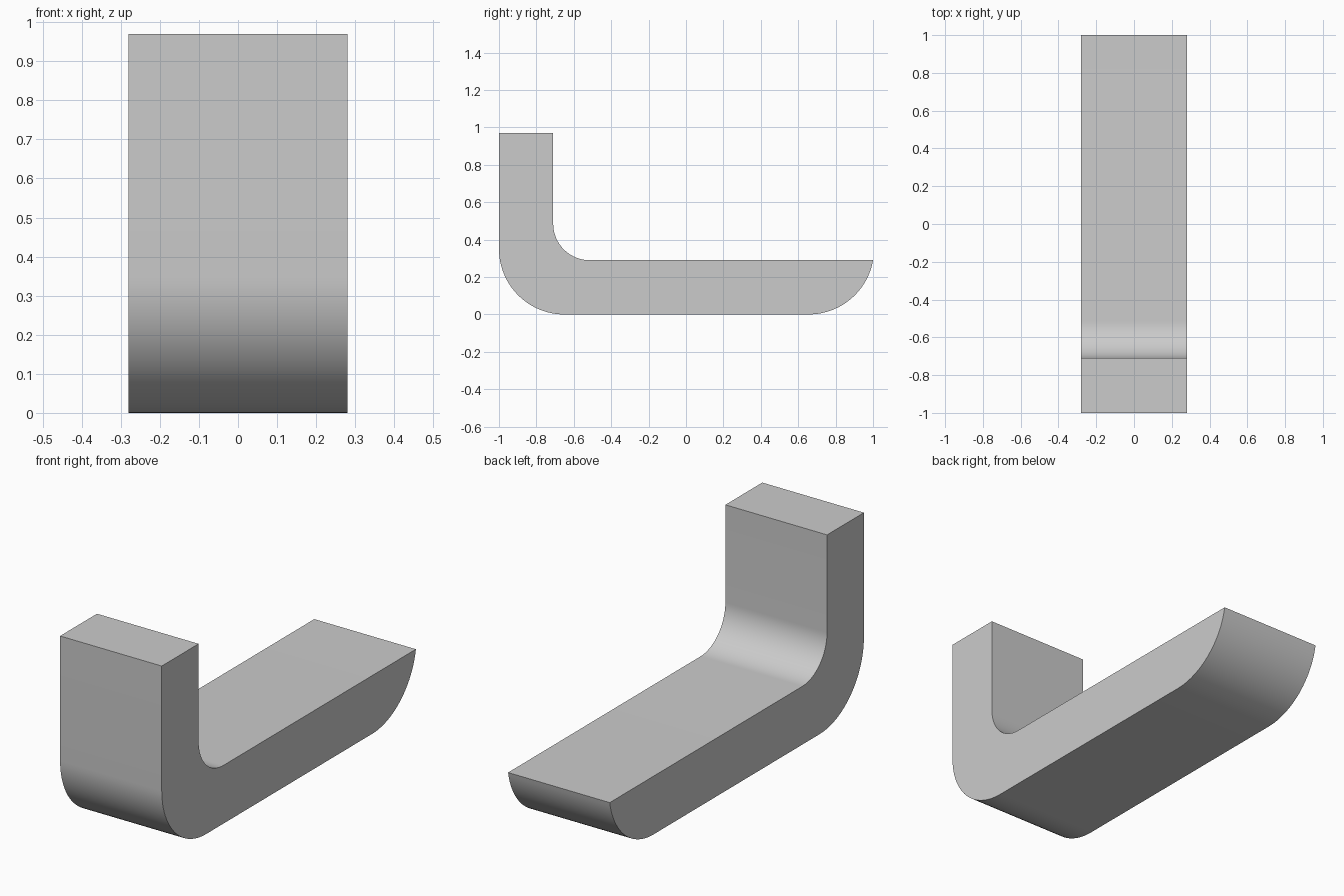
import bpy, bmesh, math

cube = bpy.data.objects.get("Cube")
if cube:
    bpy.data.objects.remove(cube, do_unlink=True)

HALF_WIDTH = 0.28
HEIGHT = 0.97
THICK = 0.29
R_OUT = 0.35
R_IN = 0.195


def arc(cy, cz, r, start, end, steps=24):
    """Points on an arc in the y-z plane, angles in degrees."""
    angles = [math.radians(start + (end - start) * i / steps) for i in range(steps + 1)]
    return [(cy + r * math.cos(a), cz + r * math.sin(a)) for a in angles]


# Plain grey material
grey = bpy.data.materials.new("plain_grey")
grey.use_nodes = True
colour = (0.6, 0.6, 0.6, 1)
grey.diffuse_color = colour
grey.node_tree.nodes["Principled BSDF"].inputs["Base Color"].default_value = colour

# Side profile: upright, rounded heel, flat base, upswept rear tip, inner fillet
inner = THICK - 1
tip_angle = math.degrees(math.asin((THICK - R_OUT) / R_OUT))
tip_centre = 1 - R_OUT * math.cos(math.radians(tip_angle))
profile = [(inner, HEIGHT), (-1, HEIGHT)]
profile += arc(R_OUT - 1, R_OUT, R_OUT, 180, 270)
profile += arc(tip_centre, R_OUT, R_OUT, -90, tip_angle)
profile += arc(inner + R_IN, THICK + R_IN, R_IN, 270, 180)

# Extrude the profile across the width
bm = bmesh.new()
face = bm.faces.new([bm.verts.new((-HALF_WIDTH, y, z)) for y, z in profile])
side = bmesh.ops.extrude_face_region(bm, geom=[face])
moved = [v for v in side["geom"] if isinstance(v, bmesh.types.BMVert)]
bmesh.ops.translate(bm, verts=moved, vec=(2 * HALF_WIDTH, 0, 0))
bmesh.ops.recalc_face_normals(bm, faces=bm.faces)
mesh = bpy.data.meshes.new("curved_bracket")
bm.to_mesh(mesh)
bm.free()
mesh.materials.append(grey)

bracket = bpy.data.objects.new("curved_bracket", mesh)
bpy.context.collection.objects.link(bracket)
bpy.context.view_layer.objects.active = bracket
bracket.select_set(True)
bpy.ops.object.shade_smooth_by_angle(angle=math.radians(30))
